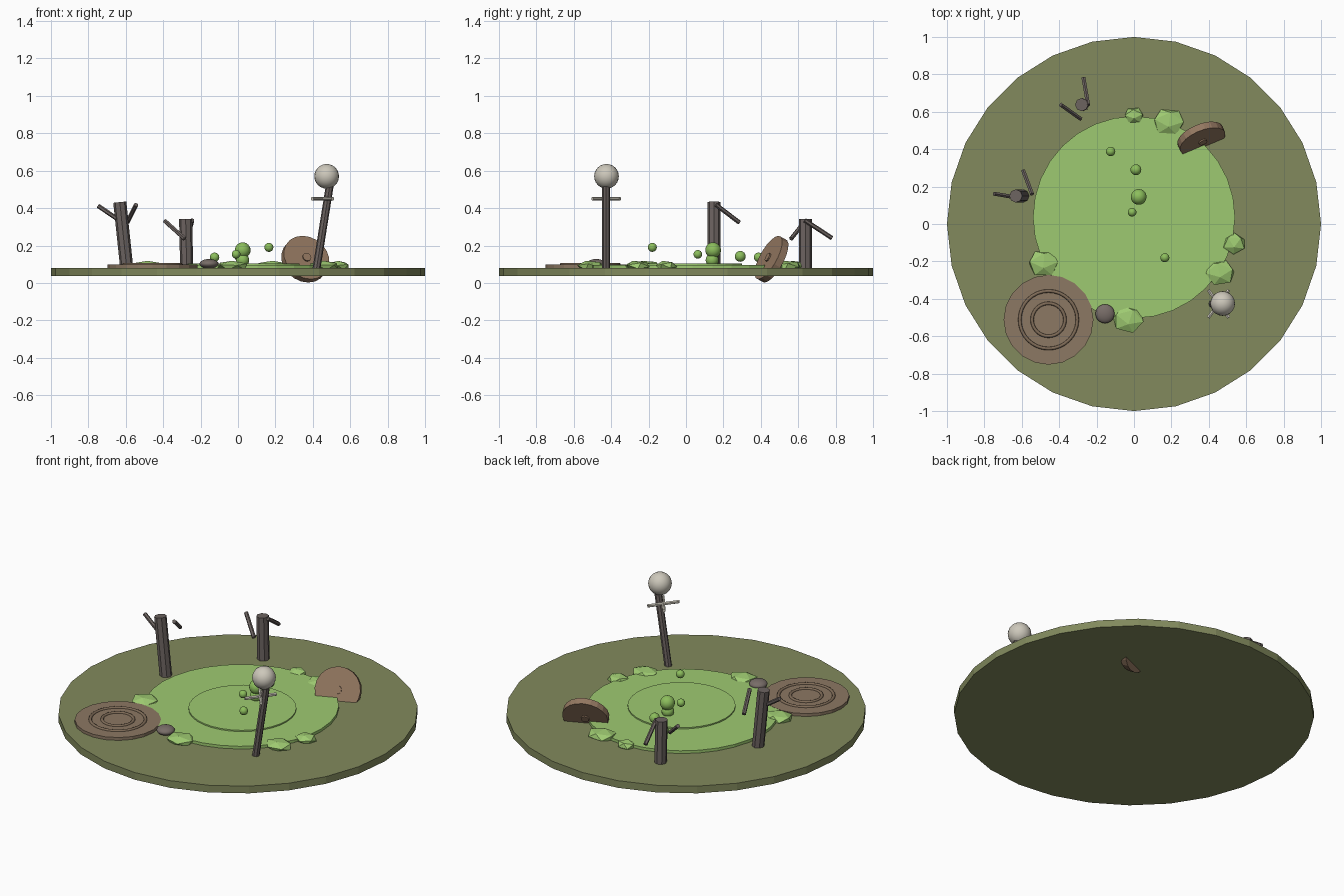
import bpy, math
from mathutils import Vector, Matrix

if "Cube" in bpy.data.objects:
    bpy.data.objects.remove(bpy.data.objects["Cube"])


def material(name, r, g, b):
    lin = [(c / 255 / 12.92) if c < 10 else ((c / 255 + 0.055) / 1.055) ** 2.4 for c in (r, g, b)]
    m = bpy.data.materials.new(name)
    m.diffuse_color = (*lin, 1)
    m.use_nodes = True
    m.node_tree.nodes["Principled BSDF"].inputs["Base Color"].default_value = m.diffuse_color
    return m


MOSS = material("moss_ground", 130, 138, 93)
SLIME = material("pale_green", 158, 202, 113)
BUBBLE = material("bubble_green", 140, 190, 92)
MUD = material("mud_brown", 140, 120, 99)
RIDGE = material("ridge_brown", 128, 108, 88)
WOOD = material("dead_wood", 108, 99, 96)
STONE = material("stone_grey", 120, 109, 104)
BONE = material("bone", 205, 200, 187)
SHIELD = material("shield_brown", 148, 120, 97)


def finish(name, mat, smooth=False):
    ob = bpy.context.object
    ob.name = name
    ob.data.materials.append(mat)
    if smooth:
        bpy.ops.object.shade_smooth()
    return ob


def disc(name, x, y, r, z0, z1, sides, mat):
    bpy.ops.mesh.primitive_cylinder_add(vertices=sides, radius=r, depth=z1 - z0,
                                        location=(x, y, (z0 + z1) / 2))
    return finish(name, mat)


def rod(name, a, b, r, mat, sides=8):
    a, b = Vector(a), Vector(b)
    d = b - a
    bpy.ops.mesh.primitive_cylinder_add(vertices=sides, radius=r, depth=d.length,
                                        location=(a + b) / 2,
                                        rotation=d.to_track_quat('Z', 'Y').to_euler())
    return finish(name, mat)


def ball(name, loc, r, mat, scale=(1, 1, 1)):
    bpy.ops.mesh.primitive_uv_sphere_add(segments=20, ring_count=12, radius=r, location=loc)
    bpy.context.object.scale = scale
    return finish(name, mat, True)


# Ground and stepped pool
disc("ground", 0, 0, 1.0, 0.036, 0.08, 28, MOSS)
disc("pool", 0, 0.036, 0.54, 0.07, 0.097, 32, SLIME)
disc("pool_centre", 0.03, 0.0, 0.30, 0.09, 0.105, 32, SLIME)

# Mud mound with raised rings
disc("mud_disc", -0.457, -0.512, 0.24, 0.07, 0.098, 20, MUD)
for r in (0.154, 0.088):
    bpy.ops.mesh.primitive_torus_add(major_radius=r, minor_radius=0.009, major_segments=32,
                                     minor_segments=8, location=(-0.457, -0.512, 0.098))
    finish("mud_ring", RIDGE, True)

# Slime clumps around the shore: x, y, half width, half depth, turn
for x, y, rx, ry, turn in ((0.0, 0.58, 0.056, 0.046, 0.4), (0.185, 0.545, 0.092, 0.076, 0.2),
                           (0.535, -0.105, 0.065, 0.058, 0.9), (0.46, -0.26, 0.085, 0.072, 0.5),
                           (-0.03, -0.51, 0.09, 0.076, 0.0), (-0.483, -0.21, 0.088, 0.076, 0.3)):
    bpy.ops.mesh.primitive_ico_sphere_add(subdivisions=1, radius=1)
    clump = finish("slime_clump", SLIME)
    clump.data.transform(Matrix.Translation((x, y, 0.09)) @ Matrix.Diagonal((rx, ry, 0.03, 1))
                         @ Matrix.Rotation(0.35, 4, 'X') @ Matrix.Rotation(turn, 4, 'Z'))

# Bubbles
for x, y, z, r in ((-0.125, 0.388, 0.137, 0.025), (0.01, 0.29, 0.142, 0.029),
                   (0.025, 0.145, 0.175, 0.042), (0.025, 0.14, 0.122, 0.035),
                   (-0.01, 0.063, 0.153, 0.023), (0.165, -0.18, 0.19, 0.024)):
    ball("bubble", (x, y, z), r, BUBBLE)

# Pebble at the shore
ball("pebble", (-0.155, -0.48, 0.102), 0.051, STONE, (1, 1, 0.5))

# Dead stumps and their branches
rod("stump", (-0.593, 0.15, 0.06), (-0.632, 0.15, 0.432), 0.035, WOOD)
rod("branch", (-0.748, 0.162, 0.412), (-0.62, 0.14, 0.325), 0.012, WOOD, 6)
rod("branch", (-0.592, 0.285, 0.323), (-0.545, 0.16, 0.418), 0.012, WOOD, 6)
rod("stump", (-0.274, 0.638, 0.06), (-0.28, 0.638, 0.342), 0.035, WOOD)
rod("branch", (-0.392, 0.638, 0.332), (-0.285, 0.562, 0.236), 0.012, WOOD, 6)
rod("branch", (-0.27, 0.78, 0.24), (-0.245, 0.635, 0.335), 0.012, WOOD, 6)

# Leaning marker post with crossed bones and a ball on top
rod("marker_post", (0.417, -0.427, 0.06), (0.492, -0.427, 0.53), 0.021, WOOD)
for s in (-1, 1):
    rod("cross_bone", (0.397, -0.427 - s * 0.074, 0.45), (0.507, -0.427 + s * 0.074, 0.45),
        0.01, BONE, 6)
ball("marker_ball", (0.474, -0.425, 0.57), 0.066, BONE)

# Half-sunken tilted round shield with a central boss
centre = Vector((0.36, 0.457, 0.127))
tilt, turn = math.radians(27), math.radians(23)
n = Vector((math.sin(turn) * math.cos(tilt), -math.cos(turn) * math.cos(tilt), math.sin(tilt)))
rod("shield", centre - n * 0.02, centre + n * 0.02, 0.13, SHIELD, 20)
rod("shield_boss", centre - n * 0.028, centre + n * 0.028, 0.024, SHIELD, 10)
